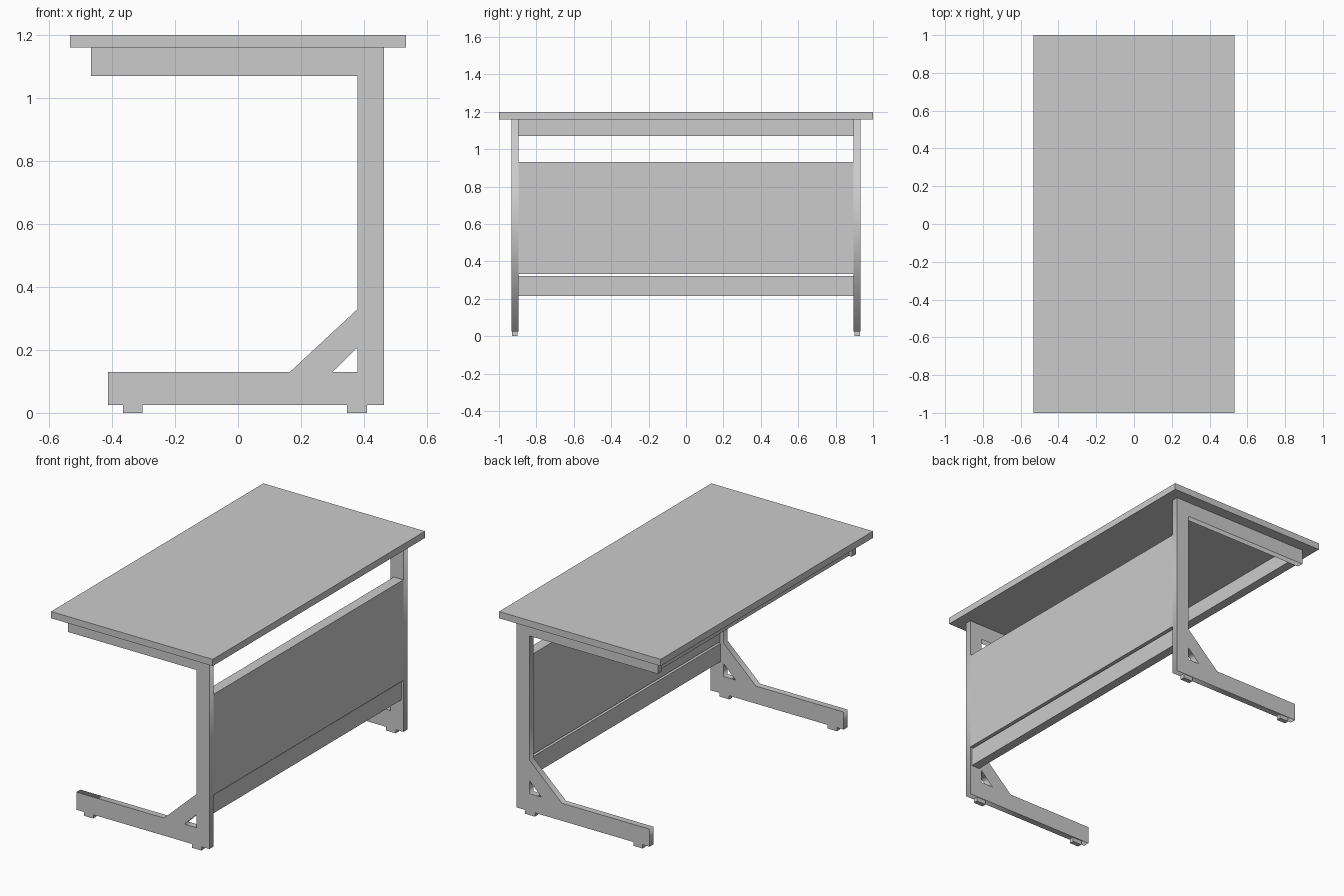
import bpy
from math import radians

if "Cube" in bpy.data.objects:
    bpy.data.objects.remove(bpy.data.objects["Cube"])


def box(name, x, y, z):
    """Box from (min, max) ranges on each axis."""
    bpy.ops.mesh.primitive_cube_add(
        size=1, location=[(a + b) / 2 for a, b in (x, y, z)])
    ob = bpy.context.object
    ob.name = name
    ob.scale = [b - a for a, b in (x, y, z)]
    bpy.ops.object.transform_apply(location=False, rotation=False, scale=True)
    return ob


def plate(name, loops, y, thickness):
    """Extruded xz profile; later loops cut holes in the first."""
    cu = bpy.data.curves.new(name, 'CURVE')
    cu.dimensions = '2D'
    cu.fill_mode = 'BOTH'
    cu.extrude = thickness / 2
    for loop in loops:
        sp = cu.splines.new('POLY')
        sp.points.add(len(loop) - 1)
        for p, (px, pz) in zip(sp.points, loop):
            p.co = (px, pz, 0, 1)
        sp.use_cyclic_u = True
    ob = bpy.data.objects.new(name, cu)
    ob.location.y = y
    ob.rotation_euler.x = radians(90)
    bpy.context.collection.objects.link(ob)
    bpy.ops.object.select_all(action='DESELECT')
    ob.select_set(True)
    bpy.context.view_layer.objects.active = ob
    bpy.ops.object.convert(target='MESH')
    return bpy.context.object


# C-shaped side frame with a diagonal brace and its triangular opening
frame = [(-0.413, 0.025), (0.464, 0.025), (0.464, 1.16), (-0.467, 1.16),
         (-0.467, 1.07), (0.38, 1.07), (0.38, 0.33), (0.165, 0.13),
         (-0.413, 0.13)]
opening = [(0.30, 0.13), (0.38, 0.13), (0.38, 0.208)]

for side, label in ((-1, "front"), (1, "back")):
    plate(label + "_side_frame", [frame, opening], side * 0.914, 0.038)
    # Foot pads
    for n, x in enumerate(((-0.365, -0.304), (0.346, 0.41))):
        y = sorted((side * 0.901, side * 0.929))
        box(f"{label}_foot_pad_{n + 1}", x, y, (0, 0.025))

# Table top
box("table_top", (-0.533, 0.533), (-1, 1), (1.16, 1.2))

# Panel and rails spanning the two frames
span = (-0.895, 0.895)
box("modesty_panel", (0.402, 0.464), span, (0.332, 0.932))
box("lower_rail", (0.398, 0.453), span, (0.214, 0.322))
box("upper_rail", (-0.447, -0.392), span, (1.07, 1.16))
